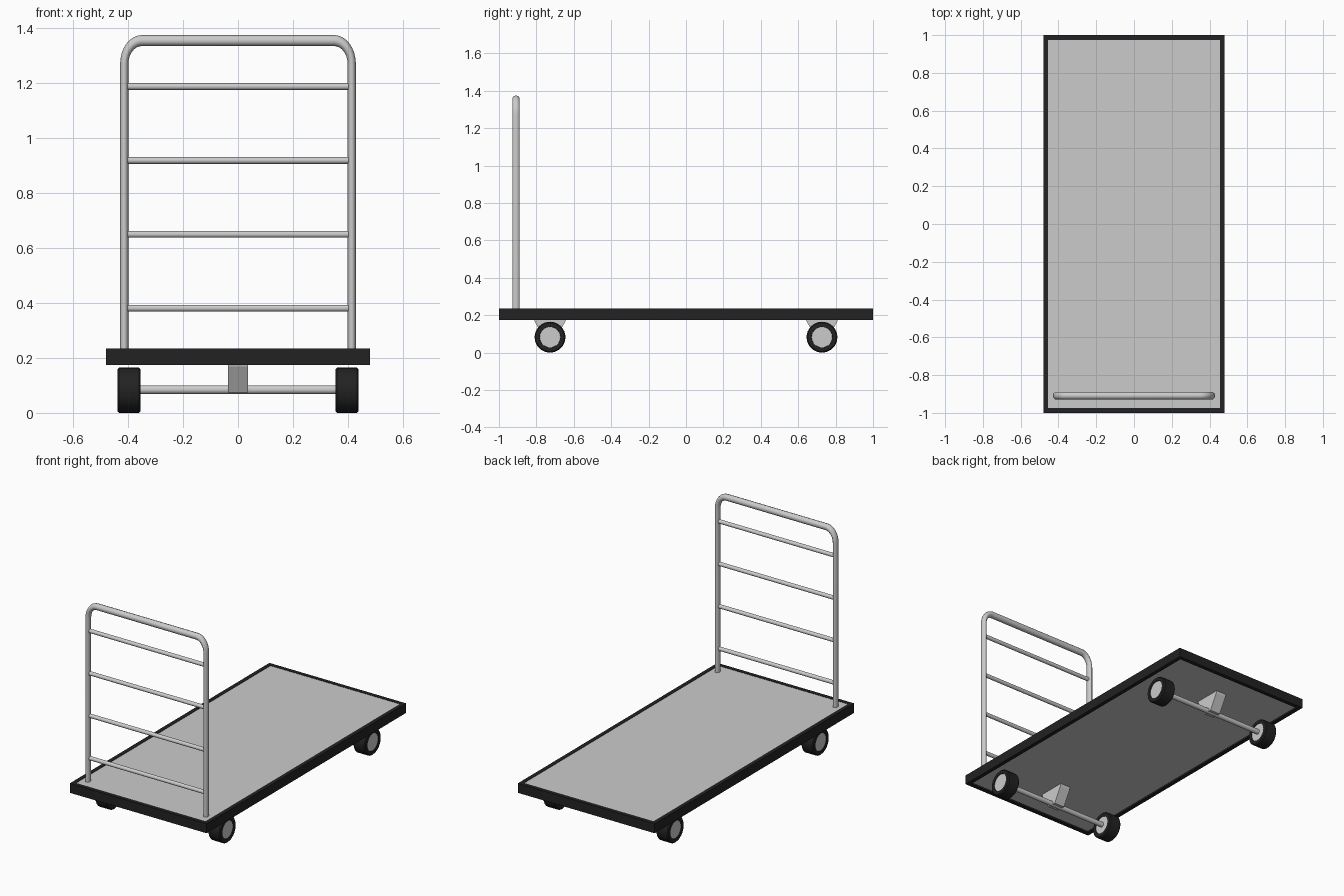
import bpy, bmesh, math
from mathutils import Matrix, Vector

if "Cube" in bpy.data.objects:
    bpy.data.objects.remove(bpy.data.objects["Cube"])

black = bpy.data.materials.new("black_rubber")
black.diffuse_color = (0.016, 0.016, 0.016, 1)
black.use_nodes = True
black.node_tree.nodes["Principled BSDF"].inputs["Base Color"].default_value = black.diffuse_color


def finish(bm, name, smooth=False, mat=None):
    bmesh.ops.recalc_face_normals(bm, faces=bm.faces)
    me = bpy.data.meshes.new(name)
    bm.to_mesh(me)
    bm.free()
    ob = bpy.data.objects.new(name, me)
    bpy.context.collection.objects.link(ob)
    if mat:
        me.materials.append(mat)
    if smooth:
        bpy.ops.object.select_all(action='DESELECT')
        ob.select_set(True)
        bpy.context.view_layer.objects.active = ob
        bpy.ops.object.shade_smooth_by_angle(angle=math.radians(40))
    return ob


def box(name, size, loc):
    bm = bmesh.new()
    bmesh.ops.create_cube(bm, size=1, matrix=Matrix.Translation(loc) @ Matrix.Diagonal((*size, 1)))
    return finish(bm, name)


def rod(name, r, length, loc, seg=16):
    bm = bmesh.new()
    m = Matrix.Translation(loc) @ Matrix.Rotation(math.pi / 2, 4, 'Y')
    bmesh.ops.create_cone(bm, cap_ends=True, segments=seg, radius1=r, radius2=r, depth=length, matrix=m)
    return finish(bm, name, True)


def lathe(name, profile, loc, mat=None, seg=32):
    """Revolve a closed (x, radius) profile around the x axis."""
    bm = bmesh.new()
    rings = [[bm.verts.new(Vector(loc) + Vector((x, r * math.cos(a), r * math.sin(a))))
              for x, r in profile]
             for a in (2 * math.pi * i / seg for i in range(seg))]
    n = len(profile)
    for i in range(seg):
        a, b = rings[i], rings[(i + 1) % seg]
        for j in range(n):
            k = (j + 1) % n
            bm.faces.new((a[j], a[k], b[k], b[j]))
    return finish(bm, name, True, mat)


# Platform panel and the black frame around it
box("deck_panel", (0.92, 1.96, 0.048), (0, 0, 0.209))
bm = bmesh.new()
loops = []
for hx, hy, z in ((0.48, 1.0, 0.175), (0.48, 1.0, 0.235), (0.455, 0.975, 0.235), (0.455, 0.975, 0.175)):
    loops.append([bm.verts.new((sx * hx, sy * hy, z)) for sx, sy in ((-1, -1), (1, -1), (1, 1), (-1, 1))])
for i in range(4):
    a, b = loops[i], loops[(i + 1) % 4]
    for j in range(4):
        k = (j + 1) % 4
        bm.faces.new((a[j], a[k], b[k], b[j]))
finish(bm, "deck_frame", mat=black)

# Push handle: bent tube, slightly squeezed across the width
SQ, HY, R = 0.75, -0.909, 0.02
hx, top, bend = 0.414 / SQ, 1.355, 0.085
path = [(-hx, 0.225)]
for cx, start in ((-hx + bend, 180), (hx - bend, 90)):
    for i in range(9):
        t = math.radians(start - 90 * i / 8)
        path.append((cx + bend * math.cos(t), top - bend + bend * math.sin(t)))
path.append((hx, 0.225))
cu = bpy.data.curves.new("push_handle", 'CURVE')
cu.dimensions = '3D'
cu.bevel_depth = R
cu.bevel_resolution = 3
cu.use_fill_caps = True
sp = cu.splines.new('POLY')
sp.points.add(len(path) - 1)
for p, (x, z) in zip(sp.points, path):
    p.co = (x * SQ / SQ, 0, z, 1)
handle = bpy.data.objects.new("push_handle", cu)
handle.location = (0, HY, 0)
handle.scale = (SQ, 1, 1)
bpy.context.collection.objects.link(handle)

# Handle rungs
for i in range(4):
    rod(f"handle_rung_{i + 1}", 0.0125, 0.82, (0, HY, 0.381 + 0.269 * i))

# Axles, brackets and wheels
WR, HW = 0.0825, 0.042
tyre = [(-HW, 0.056), (-HW, WR - 0.006), (-HW + 0.006, WR), (HW - 0.006, WR),
        (HW, WR - 0.006), (HW, 0.056), (HW - 0.008, 0.054), (-HW + 0.008, 0.054)]
for end, y in (("front", -0.727), ("rear", 0.727)):
    rod(f"{end}_axle", 0.016, 0.75, (0, y, WR + 0.002))
    bm = bmesh.new()
    f = bm.faces.new([bm.verts.new((-0.036, y + dy, z)) for dy, z in
                      ((-0.088, 0.187), (-0.083, 0.168), (-0.03, 0.075),
                       (0.03, 0.075), (0.083, 0.168), (0.088, 0.187))])
    ext = bmesh.ops.extrude_face_region(bm, geom=[f])
    bmesh.ops.translate(bm, vec=(0.072, 0, 0),
                        verts=[v for v in ext["geom"] if isinstance(v, bmesh.types.BMVert)])
    finish(bm, f"{end}_axle_bracket")
    for side, s in (("left", -1), ("right", 1)):
        loc = (s * 0.397, y, WR)
        lathe(f"{end}_{side}_tyre", tyre, loc, black)
        rod(f"{end}_{side}_hub", 0.055, 2 * HW - 0.008, loc, 32)
